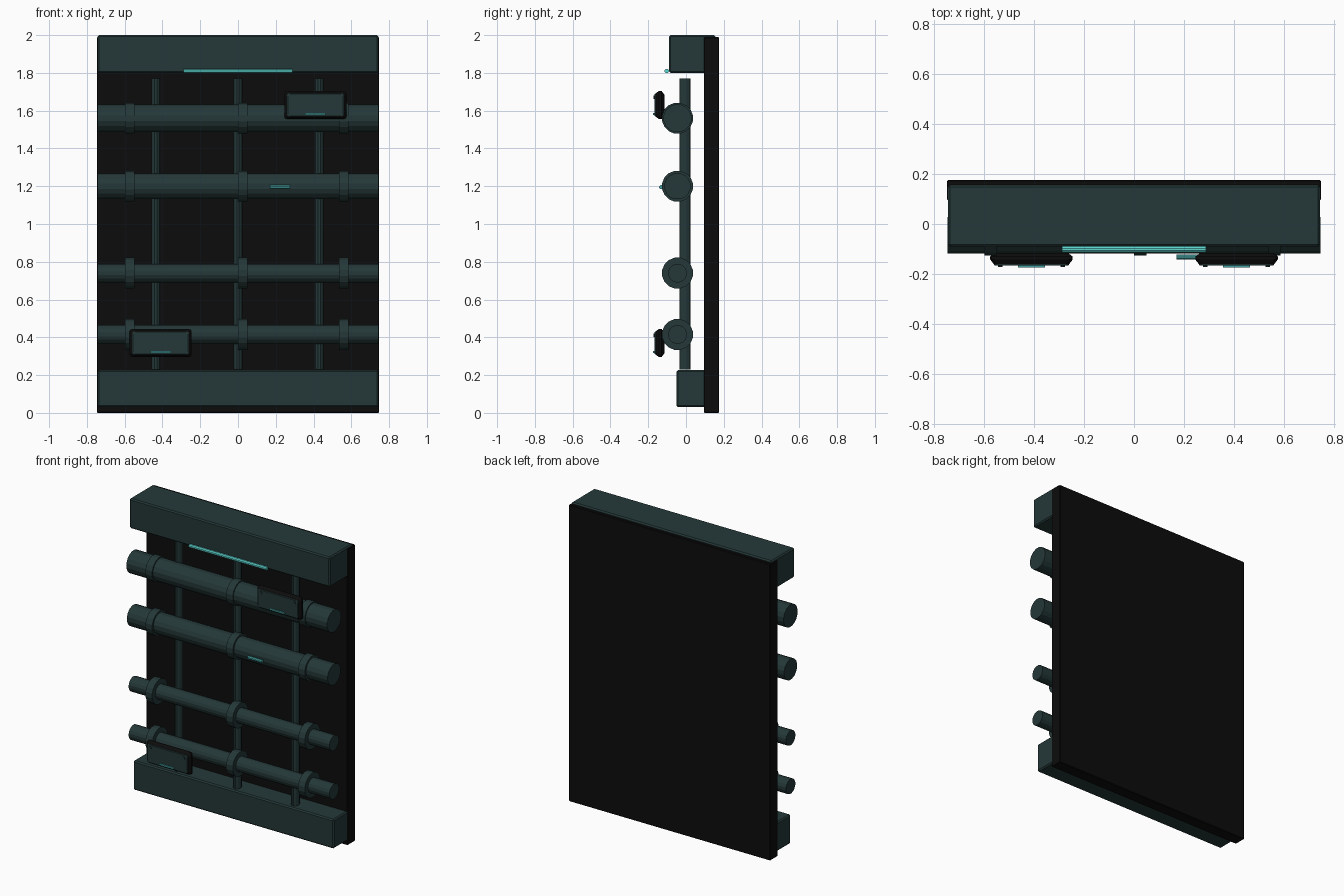
import bpy, bmesh, math
from mathutils import Matrix

if "Cube" in bpy.data.objects:
    bpy.data.objects.remove(bpy.data.objects["Cube"])


def material(name, rgb):
    m = bpy.data.materials.new(name)
    m.diffuse_color = (*rgb, 1)
    m.use_nodes = True
    m.node_tree.nodes["Principled BSDF"].inputs["Base Color"].default_value = m.diffuse_color
    return m


STEEL = material("dark teal steel", (0.018, 0.039, 0.039))
BLACK = material("near black", (0.0037, 0.0037, 0.0037))
GLOW = material("cyan light", (0.11, 0.68, 0.64))
DIM = material("dim cyan light", (0.06, 0.36, 0.36))


def finish(name, bm, mat):
    bmesh.ops.recalc_face_normals(bm, faces=bm.faces)
    me = bpy.data.meshes.new(name)
    bm.to_mesh(me)
    bm.free()
    me.materials.append(mat)
    ob = bpy.data.objects.new(name, me)
    bpy.context.collection.objects.link(ob)
    return ob


def box(name, x, y, z, mat, bevel=0.0):
    """Box from (min, max) ranges."""
    bm = bmesh.new()
    bmesh.ops.create_cube(bm, size=1)
    for v in bm.verts:
        for i, (a, b) in enumerate((x, y, z)):
            v.co[i] = (a + b) / 2 + v.co[i] * (b - a)
    ob = finish(name, bm, mat)
    if bevel:
        mod = ob.modifiers.new("bevel", 'BEVEL')
        mod.width, mod.segments = bevel, 1
    return ob


def cylinder(name, axis, center, length, radius, mat, sides=16, scale_y=1.0):
    """Flat-sided cylinder along x, y or z."""
    rot = {'X': Matrix.Rotation(math.pi / 2, 4, 'Y'),
           'Y': Matrix.Rotation(math.pi / 2, 4, 'X'),
           'Z': Matrix.Identity(4)}[axis]
    turn = Matrix.Rotation(math.pi / sides, 4, 'Z')
    bm = bmesh.new()
    bmesh.ops.create_cone(bm, cap_ends=True, segments=sides, radius1=radius,
                          radius2=radius, depth=length,
                          matrix=Matrix.Translation(center)
                          @ Matrix.Diagonal((1, scale_y, 1, 1)) @ rot @ turn)
    return finish(name, bm, mat)


def rounded_loft(name, cx, cz, layers, corner, mat):
    """Loft of chamfer-cornered rectangles, layers = (y, half width, half height)."""
    bm = bmesh.new()
    rings = []
    for y, w, h in layers:
        ring = []
        for k, (sx, sz) in enumerate(((1, 1), (-1, 1), (-1, -1), (1, -1))):
            for j in range(3):
                a = math.pi / 2 * (k + j / 2)
                ring.append(bm.verts.new((
                    cx + sx * (w - corner) + corner * math.cos(a), y,
                    cz + sz * (h - corner) + corner * math.sin(a))))
        rings.append(ring)
    for a, b in zip(rings, rings[1:]):
        n = len(a)
        for i in range(n):
            bm.faces.new((a[i], a[(i + 1) % n], b[(i + 1) % n], b[i]))
    bm.faces.new(rings[0])
    bm.faces.new(rings[-1])
    return finish(name, bm, mat)


# Wall plate and the two horizontal beams
box("back_plate", (-0.747, 0.747), (0.095, 0.175), (0, 1.99), BLACK, 0.004)
box("top_beam", (-0.744, 0.744), (-0.09, 0.155), (1.80, 2.0), STEEL, 0.008)
box("bottom_beam", (-0.744, 0.744), (-0.05, 0.155), (0.03, 0.226), STEEL, 0.008)

# Vertical rods
for i, x in enumerate((-0.435, 0.0, 0.43)):
    cylinder(f"vertical_rod_{i}", 'Z', (x, -0.005, 1.0), 1.54, 0.024, STEEL, 12, 1.25)

# Horizontal pipes with clamp collars
for i, (z, r) in enumerate(((1.56, 0.075), (1.20, 0.07), (0.74, 0.05), (0.415, 0.05))):
    cylinder(f"pipe_{i}", 'X', (0, -0.045, z), 1.49, r, STEEL)
    for j, x in enumerate((-0.573, 0.025, 0.56)):
        cylinder(f"collar_{i}_{j}", 'X', (x, -0.045, z), 0.05, 0.083, STEEL)

# Light strips
cylinder("beam_light", 'X', (0, -0.102, 1.81), 0.575, 0.012, GLOW, 8)
cylinder("pipe_light", 'X', (0.222, -0.132, 1.195), 0.105, 0.011, DIM, 8)

# Control boxes: dark housing, steel cover, bolts and status light
for side, cx, cz in (("upper", 0.41, 1.63), ("lower", -0.41, 0.37)):
    rounded_loft(f"{side}_box_housing", cx, cz,
                 ((-0.115, 0.145, 0.055), (-0.13, 0.165, 0.075),
                  (-0.142, 0.165, 0.075), (-0.160, 0.151, 0.063)), 0.016, BLACK)
    rounded_loft(f"{side}_box_cover", cx, cz,
                 ((-0.158, 0.150, 0.062), (-0.163, 0.150, 0.062),
                  (-0.166, 0.146, 0.058)), 0.012, STEEL)
    for s in (-1, 1):
        cylinder(f"{side}_box_bolt_{s}", 'Y', (cx + s * 0.125, -0.167, cz + 0.04),
                 0.008, 0.010, STEEL, 8)
    box(f"{side}_box_light", (cx - 0.054, cx + 0.054), (-0.174, -0.165),
        (cz - 0.053, cz - 0.043), DIM)
